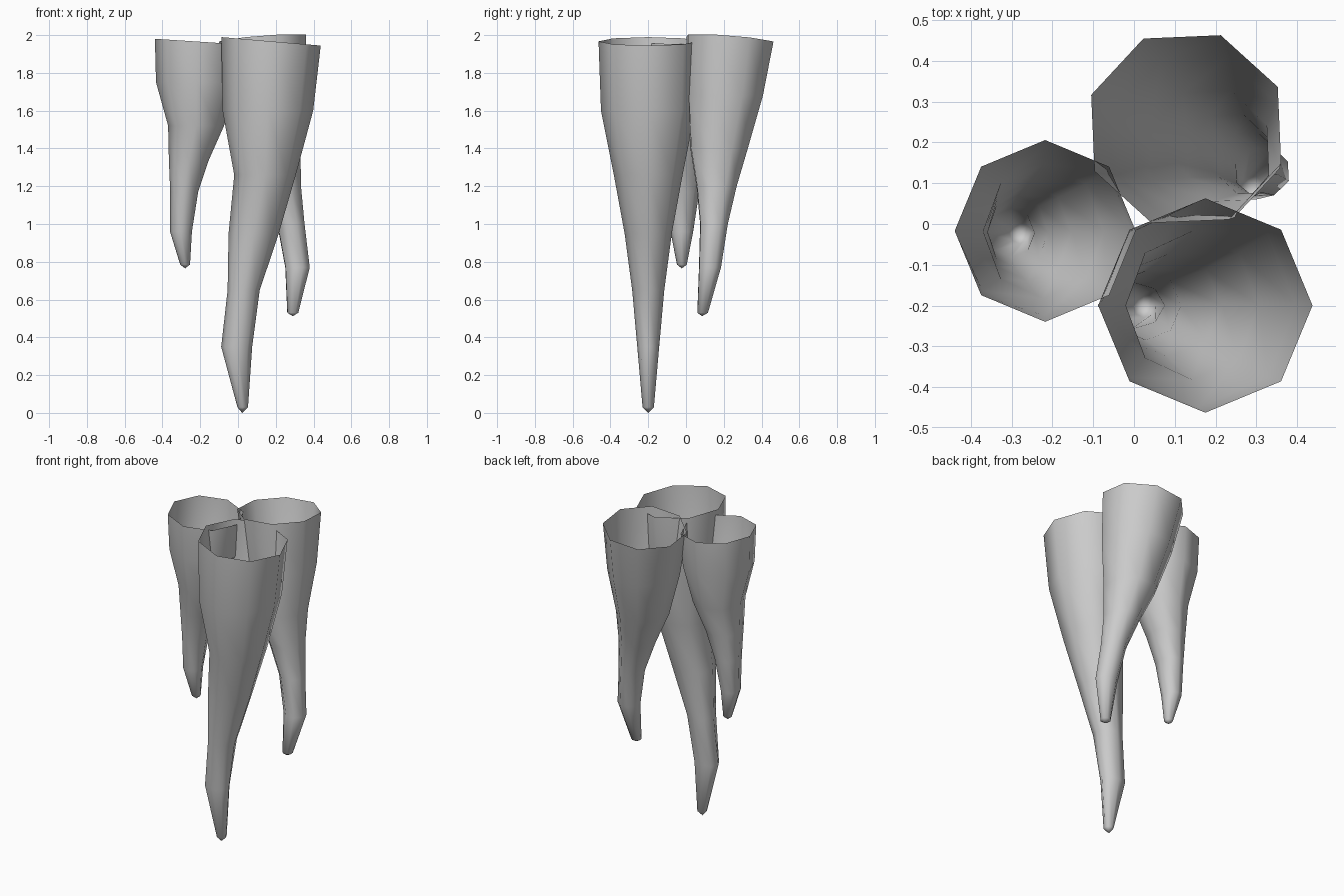
import bpy, bmesh
from math import sin, cos, radians

SIDES = 8


def stalactite(name, rings, tip, tilt, turn=0):
    """Open-topped, eight-sided tapering tube.
    rings: (x, y, z, rx, ry) from top to bottom; tilt: slope of the top rim."""
    bm = bmesh.new()
    loops = []
    for i, (x, y, z, rx, ry) in enumerate(rings):
        loop = []
        for k in range(SIDES):
            a = radians(turn + 360 * k / SIDES)
            dx, dy = rx * cos(a), ry * sin(a)
            dz = tilt[0] * dx + tilt[1] * dy if i == 0 else 0
            loop.append(bm.verts.new((x + dx, y + dy, z + dz)))
        loops.append(loop)
    # side walls
    for up, low in zip(loops, loops[1:]):
        for k in range(SIDES):
            n = (k + 1) % SIDES
            bm.faces.new((up[k], low[k], low[n], up[n]))
    # blunt point at the bottom
    point = bm.verts.new(tip)
    last = loops[-1]
    for k in range(SIDES):
        bm.faces.new((last[k], point, last[(k + 1) % SIDES]))
    for f in bm.faces:
        f.smooth = True
    mesh = bpy.data.meshes.new(name)
    bm.to_mesh(mesh)
    bm.free()
    obj = bpy.data.objects.new(name, mesh)
    bpy.context.collection.objects.link(obj)
    return obj


# long front spike
stalactite("front_stalactite", [
    (0.175, -0.20, 1.967, 0.263, 0.263),
    (0.158, -0.20, 1.60, 0.240, 0.250),
    (0.143, -0.20, 1.26, 0.163, 0.182),
    (0.083, -0.20, 0.95, 0.133, 0.125),
    (0.030, -0.20, 0.65, 0.085, 0.085),
    (-0.007, -0.20, 0.35, 0.082, 0.058),
    (0.025, -0.20, 0.03, 0.028, 0.030),
], (0.022, -0.20, 0.0), (-0.085, 0))

# short left spike
stalactite("left_stalactite", [
    (-0.218, -0.017, 1.966, 0.222, 0.223),
    (-0.220, -0.017, 1.75, 0.214, 0.208),
    (-0.222, -0.018, 1.52, 0.148, 0.165),
    (-0.260, -0.020, 1.34, 0.106, 0.120),
    (-0.285, -0.020, 1.17, 0.074, 0.090),
    (-0.302, -0.022, 0.96, 0.058, 0.060),
    (-0.280, -0.022, 0.785, 0.026, 0.026),
], (-0.280, -0.022, 0.765), (-0.065, 0))

# middle-length back spike
stalactite("back_stalactite", [
    (0.128, 0.233, 1.978, 0.248, 0.245),
    (0.155, 0.208, 1.68, 0.215, 0.212),
    (0.185, 0.175, 1.40, 0.155, 0.162),
    (0.232, 0.162, 1.20, 0.108, 0.113),
    (0.280, 0.148, 1.00, 0.077, 0.078),
    (0.315, 0.127, 0.77, 0.069, 0.062),
    (0.290, 0.088, 0.53, 0.031, 0.030),
], (0.290, 0.085, 0.512), (0.08, -0.08), 25)
